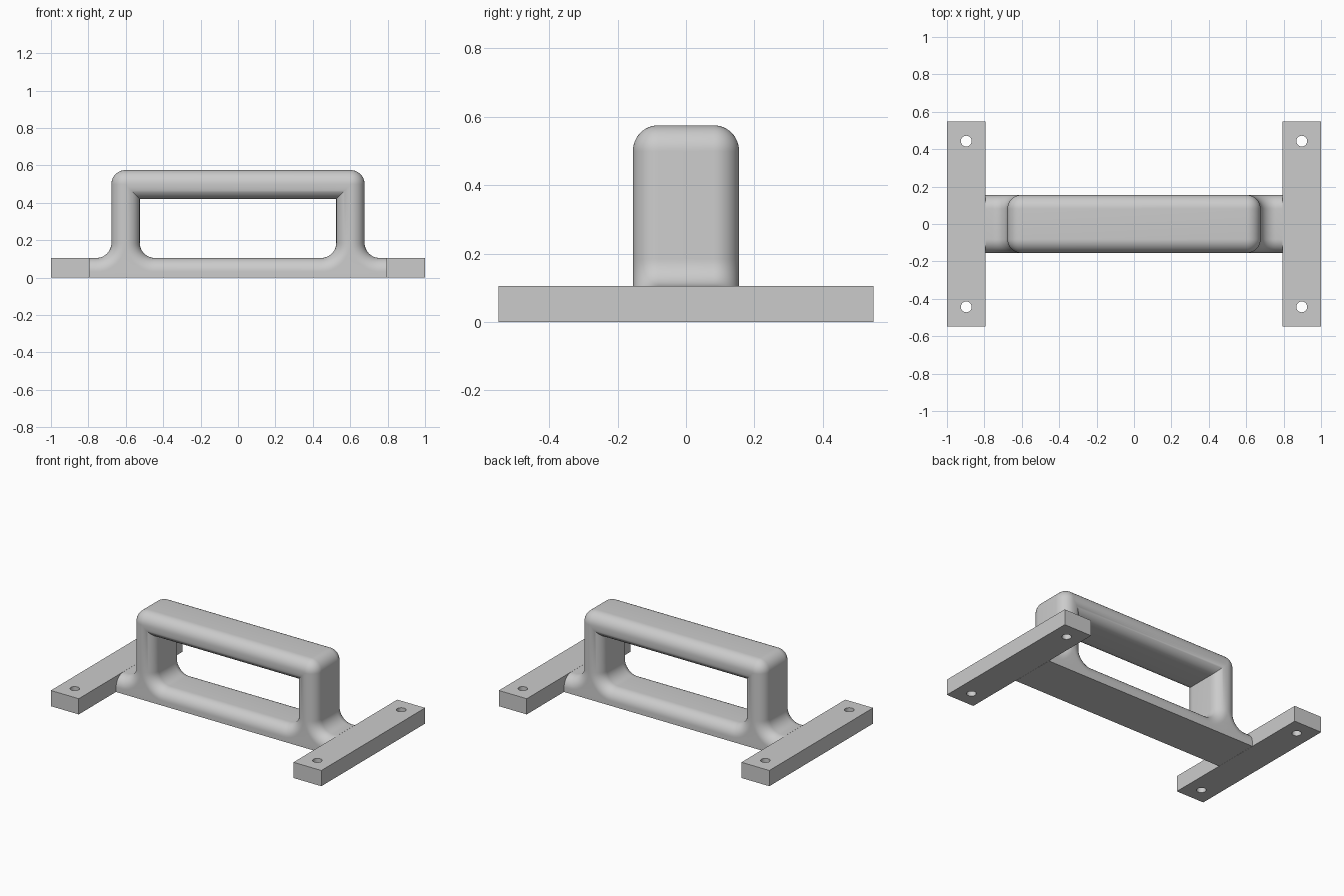
import bpy, bmesh
from math import sin, cos, pi, radians

cube = bpy.data.objects.get("Cube")
if cube:
    bpy.data.objects.remove(cube, do_unlink=True)

grey = bpy.data.materials.new("plain grey")
grey.use_nodes = True
colour = (0.6, 0.6, 0.6, 1)
grey.diffuse_color = colour
grey.node_tree.nodes["Principled BSDF"].inputs["Base Color"].default_value = colour


def arc(cx, cy, r, start, end, steps=12):
    angles = [radians(start + (end - start) * i / steps) for i in range(steps + 1)]
    return [(cx + r * cos(a), cy + r * sin(a)) for a in angles]


def mirrored(half):
    return half + [(-x, z) for x, z in reversed(half)]


def solid(name, layers, place):
    """Skin a stack of (depth, loops) layers and cap both ends."""
    bm = bmesh.new()
    stack = [[[bm.verts.new(place(u, v, d)) for u, v in loop] for loop in loops]
             for d, loops in layers]
    for low, high in zip(stack, stack[1:]):
        for a, b in zip(low, high):
            for i in range(len(a)):
                bm.faces.new((a[i - 1], a[i], b[i], b[i - 1]))
    for loops in (stack[0], stack[-1]):
        rim = [bm.edges.get((l[i - 1], l[i])) for l in loops for i in range(len(l))]
        bmesh.ops.triangle_fill(bm, edges=rim, use_beauty=True)
    bmesh.ops.recalc_face_normals(bm, faces=bm.faces)
    mesh = bpy.data.meshes.new(name)
    bm.to_mesh(mesh)
    bm.free()
    mesh.materials.append(grey)
    obj = bpy.data.objects.new(name, mesh)
    bpy.context.collection.objects.link(obj)
    bpy.ops.object.select_all(action='DESELECT')
    obj.select_set(True)
    bpy.context.view_layer.objects.active = obj
    bpy.ops.object.shade_smooth_by_angle(angle=radians(35))
    return obj


# Handle frame: outline shrinks towards front and back to round the edges
BASE, TOP, OUTER, INNER, END = 0.105, 0.575, 0.677, 0.525, 0.793
FILLET, CORNER, ROUND, DEPTH = 0.08, 0.076, 0.074, 0.155


def frame_loops(t):
    outer = [(END, 0), (END, BASE - t)]
    outer += arc(OUTER + FILLET, BASE + FILLET, FILLET + t, 270, 180)
    outer += arc(OUTER - CORNER, TOP - CORNER, CORNER - t, 0, 90)
    hole = arc(INNER - FILLET, BASE + FILLET, FILLET + t, 270, 360)
    hole += [(INNER + t, 0.42 + t)]
    return [mirrored(outer), mirrored(hole)]


layers = []
for i in range(13):
    a = pi / 2 * i / 12
    layers.append((-DEPTH + ROUND * (1 - cos(a)), frame_loops(ROUND * (1 - sin(a)))))
layers += [(-d, loops) for d, loops in reversed(layers)]
solid("handle_frame", layers, lambda u, v, d: (u, d, v))

# Mounting plates with two screw holes each
for side, x in (("left", 0.897), ("right", -0.897)):
    w, l = 0.103, 0.548
    loops = [[(x - w, -l), (x + w, -l), (x + w, l), (x - w, l)]]
    loops += [arc(x, y, 0.029, 0, 345, 23) for y in (-0.443, 0.443)]
    solid(side + "_mounting_plate", [(0, loops), (BASE, loops)], lambda u, v, d: (u, v, d))
